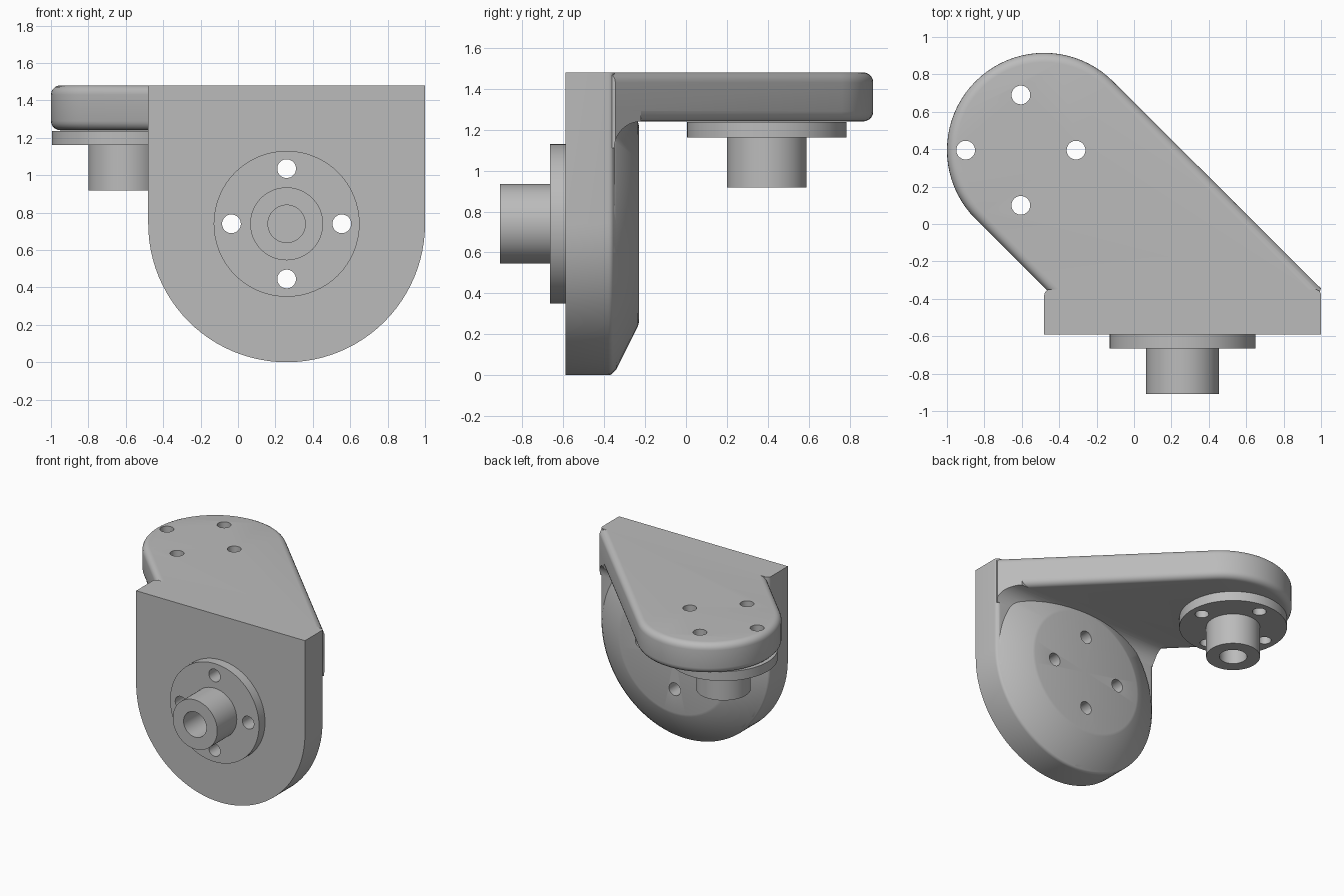
import bpy, bmesh
from math import sin, cos, pi, radians
from mathutils import Matrix, Vector

if "Cube" in bpy.data.objects:
    bpy.data.objects.remove(bpy.data.objects["Cube"], do_unlink=True)

grey = bpy.data.materials.new("plain grey")
grey.use_nodes = True
grey.diffuse_color = (0.5, 0.5, 0.5, 1)
grey.node_tree.nodes["Principled BSDF"].inputs["Base Color"].default_value = (0.5, 0.5, 0.5, 1)


def make(name, bm):
    bmesh.ops.recalc_face_normals(bm, faces=bm.faces)
    mesh = bpy.data.meshes.new(name)
    bm.to_mesh(mesh)
    bm.free()
    mesh.materials.append(grey)
    ob = bpy.data.objects.new(name, mesh)
    bpy.context.collection.objects.link(ob)
    return ob


def arc(cx, cy, r, a0, a1, n):
    angles = [radians(a0 + (a1 - a0) * i / n) for i in range(n + 1)]
    return [(cx + r * cos(a), cy + r * sin(a)) for a in angles]


def prism(name, pts, lo, hi, axis, bevel=0, rule=None):
    """Extrude an outline along an axis and round the edges picked by the rule."""
    bm = bmesh.new()

    def place(p, t):
        co = list(p)
        co.insert("xyz".index(axis), t)
        return bm.verts.new(co)
    ends = [[place(p, t) for p in pts] for t in (lo, hi)]
    for ring in ends:
        bm.faces.new(ring)
    for i in range(len(pts)):
        j = (i + 1) % len(pts)
        bm.faces.new((ends[0][i], ends[0][j], ends[1][j], ends[1][i]))
    bmesh.ops.recalc_face_normals(bm, faces=bm.faces)
    if bevel:
        edges = [e for e in bm.edges if rule((e.verts[0].co + e.verts[1].co) / 2, e)]
        bmesh.ops.bevel(bm, geom=edges, offset=bevel, segments=5, profile=0.5,
                        affect='EDGES', clamp_overlap=True)
    return make(name, bm)


def lathe(name, profile, origin, tilt, closed=False):
    """Turn a (radius, height) profile; tilt about x aims its axis."""
    bm = bmesh.new()
    verts = [bm.verts.new((r, 0, h)) for r, h in profile]
    edges = [bm.edges.new(p) for p in zip(verts, verts[1:])]
    if closed:
        edges.append(bm.edges.new((verts[-1], verts[0])))
    bmesh.ops.spin(bm, geom=verts + edges, cent=(0, 0, 0), axis=(0, 0, 1),
                   angle=2 * pi, steps=64)
    bmesh.ops.remove_doubles(bm, verts=bm.verts, dist=0.0005)
    bm.transform(Matrix.Translation(origin) @ Matrix.Rotation(radians(tilt), 4, 'X'))
    return make(name, bm)


def combine(target, tool, operation):
    mod = target.modifiers.new("cut", 'BOOLEAN')
    mod.operation, mod.solver, mod.object = operation, 'EXACT', tool
    bpy.context.view_layer.objects.active = target
    bpy.ops.object.modifier_apply(modifier=mod.name)


def discard(ob):
    bpy.data.objects.remove(ob, do_unlink=True)


# Upright plate: square top, round bottom, softened back rim
MID_X, MID_Z, R = 0.26, 0.74, 0.74
outline = arc(MID_X, MID_Z, R, 180, 360, 48) + [(1, 1.48), (-0.48, 1.48)]
bracket = prism("bracket", outline, -0.59, -0.35, 'y', 0.03,
                lambda m, e: m.y > -0.36 and m.z < 1.4)

# Tapered boss on the back of the plate
boss = lathe("back_boss", [(0, -0.1), (0.70, -0.1), (0.738, -0.035), (0.732, -0.012),
                           (0.71, 0.01), (0.50, 0.115), (0.48, 0.12), (0, 0.12)],
             (MID_X, -0.35, MID_Z), -90)

# Slanted top arm with a round end
arm_outline = arc(-0.48, 0.395, 0.52, 45, 225, 40) + [(-0.35, -0.47), (0.95, -0.47), (1, -0.345)]
arm = prism("top_arm", arm_outline, 1.24, 1.48, 'z', 0.05,
            lambda m, e: m.y > -0.39 and abs(e.verts[0].co.z - e.verts[1].co.z) < 0.01)

# Concave fillet under the arm, trimmed to the arm outline
fillet = prism("inner_fillet", arc(-0.22, 1.11, 0.13, 180, 90, 10)
               + [(-0.22, 1.3), (-0.42, 1.3), (-0.42, 1.11)], -0.48, 1, 'x')
trim = prism("fillet_trim", arm_outline, 0.9, 1.4, 'z')
combine(fillet, trim, 'INTERSECT')
discard(trim)

for part in (boss, arm, fillet):
    combine(bracket, part, 'UNION')
    discard(part)

# Flanged hollow shafts on the front and under the arm
flange = [(0.1, 0), (0.39, 0), (0.39, 0.075), (0.195, 0.075), (0.195, 0.32), (0.1, 0.32)]
front_hub = lathe("front_hub", flange, (MID_X, -0.59, MID_Z), 90, True)
lower_hub = lathe("lower_hub", flange, (-0.605, 0.395, 1.237), 180, True)

# Four screw holes through each hub and the bracket behind it
for hub, centre, tilt in ((front_hub, (MID_X, -0.45, MID_Z), 90),
                          (lower_hub, (-0.605, 0.395, 1.32), 0)):
    turn = Matrix.Rotation(radians(tilt), 4, 'X')
    for k in range(4):
        a = k * pi / 2
        spot = Vector(centre) + turn @ Vector((0.295 * cos(a), 0.295 * sin(a), 0))
        drill = lathe("drill", [(0, -0.4), (0.05, -0.4), (0.05, 0.4), (0, 0.4)], spot, tilt)
        combine(bracket, drill, 'DIFFERENCE')
        combine(hub, drill, 'DIFFERENCE')
        discard(drill)

# Smooth curved faces, keep hard edges
bpy.ops.object.select_all(action='DESELECT')
for ob in (bracket, front_hub, lower_hub):
    ob.select_set(True)
bpy.context.view_layer.objects.active = bracket
bpy.ops.object.shade_smooth_by_angle(angle=radians(30))
